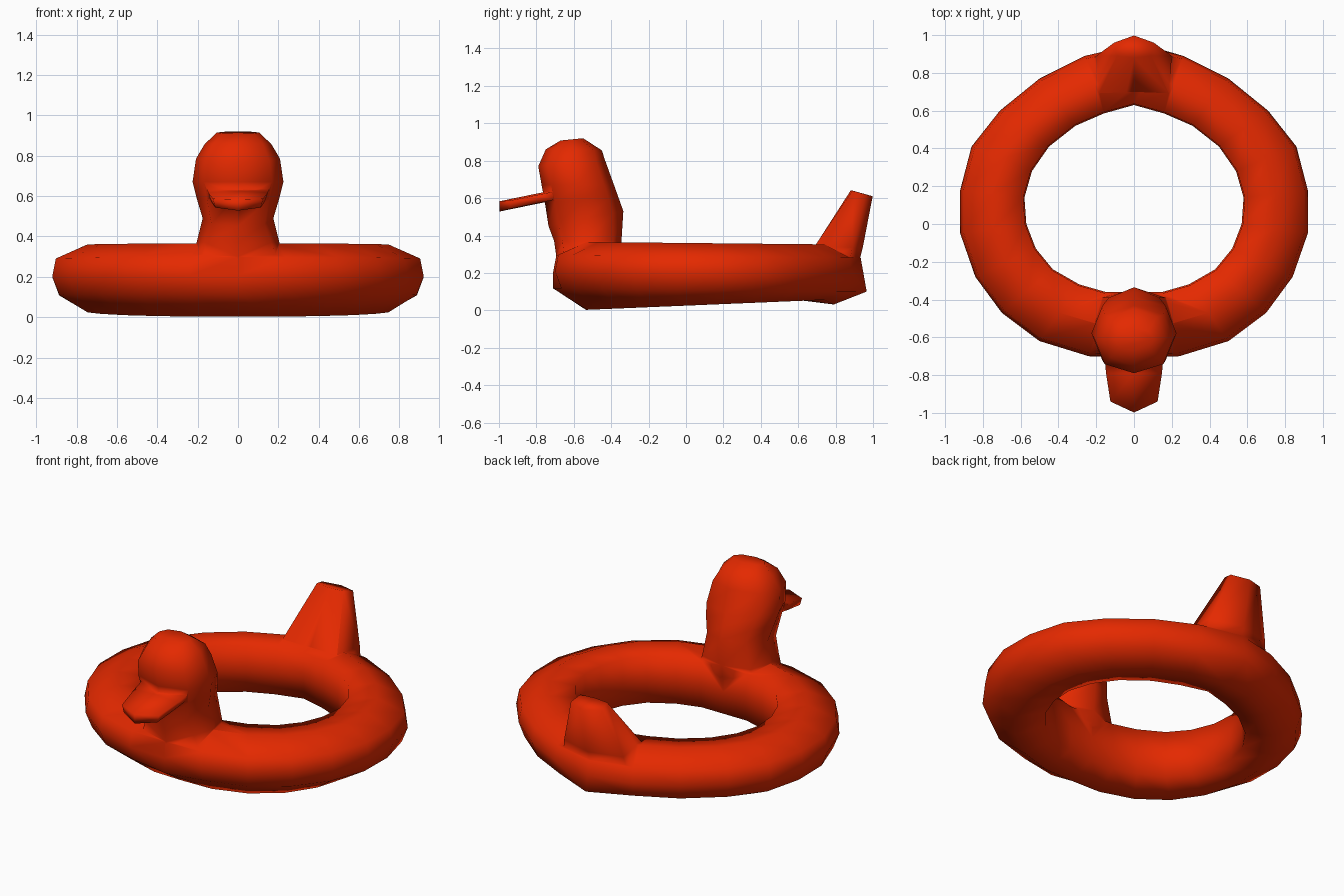
import bpy, bmesh, math

if "Cube" in bpy.data.objects:
    bpy.data.objects.remove(bpy.data.objects["Cube"])

red = bpy.data.materials.new("red")
red.diffuse_color = (0.78, 0.022, 0.0, 1)
red.use_nodes = True
red.node_tree.nodes["Principled BSDF"].inputs["Base Color"].default_value = red.diffuse_color


def loft(name, rings, closed=False):
    """Skin a list of equal-length point rings; cap the ends unless closed."""
    bm = bmesh.new()
    vs = [[bm.verts.new(p) for p in ring] for ring in rings]
    n = len(vs[0])
    for i in range(len(vs) if closed else len(vs) - 1):
        a, b = vs[i], vs[(i + 1) % len(vs)]
        for j in range(n):
            k = (j + 1) % n
            bm.faces.new((a[j], a[k], b[k], b[j]))
    if not closed:
        for end in (vs[0], vs[-1]):  # each cap split down its middle
            bm.faces.new(end[:n // 2 + 1])
            bm.faces.new(end[n // 2:] + end[:1])
    bmesh.ops.recalc_face_normals(bm, faces=bm.faces[:])
    me = bpy.data.meshes.new(name)
    bm.to_mesh(me)
    bm.free()
    me.materials.append(red)
    ob = bpy.data.objects.new(name, me)
    bpy.context.collection.objects.link(ob)
    return ob


def mirrored(half):
    """Half outline from x=0 to x=0, completed on the -x side."""
    return half + [(-p[0], *p[1:]) for p in half[-2:0:-1]]


# Inflated ring: (outer x, outer y, inner x, inner y) from back to front
half = [(0, .95, 0, .63), (.26, .89, .16, .585), (.50, .77, .31, .52),
        (.71, .60, .45, .41), (.86, .41, .54, .28), (.92, .18, .58, .14),
        (.92, -.05, .57, 0), (.84, -.28, .52, -.13), (.70, -.47, .43, -.24),
        (.50, -.62, .29, -.32), (.24, -.70, .15, -.36), (0, -.71, 0, -.36)]
full = half + [(-a, b, -c, d) for a, b, c, d in half[-2:0:-1]]
# Rounded outside, nearly upright inside wall
section = [(1, .20), (.95, .29), (.5, .36), (.02, .345),
           (0, .20), (.02, .062), (.5, .025), (.9, .11)]
rings = []
for ox, oy, ix, iy in full:
    ring = []
    for u, z in section:
        if ox == 0 and z == .11:      # keel line at the front and the back
            u = 1.0 if oy < 0 else 1.05
        y = iy + (oy - iy) * u
        z += .042 * y if z < .05 else -.01 * y
        if ox == 0 and oy > 0 and u == .5 and z < .1:
            z -= .027
        ring.append((ix + (ox - ix) * u, y, max(z, 0)))
    rings.append(ring)
body = loft("ring_body", rings, closed=True)

# Neck and head: z front, z back, y front, y back, half width, squareness
levels = [(.20, .20, -.69, -.40, .21, .8), (.30, .30, -.695, -.35, .235, .8),
          (.37, .37, -.705, -.345, .205, .8), (.45, .53, -.735, -.335, .175, .75),
          (.58, .60, -.755, -.36, .205, .75), (.67, .67, -.772, -.385, .225, .75),
          (.77, .80, -.79, -.432, .208, .75), (.86, .855, -.75, -.45, .165, .74),
          (.908, .92, -.67, -.55, .105, .72)]
rings = []
for zf, zb, yf, yb, w, sq in levels:
    ring = []
    for i in range(8):
        a = i * math.pi / 4
        s = sq / math.sqrt(.5) if i % 2 else 1
        t = (1 + math.sin(a) * (s + 1) / 2) / 2
        ring.append((w * math.cos(a) * s, yf + (yb - yf) * t, zf + (zb - zf) * t))
    rings.append(ring)
head = loft("neck_and_head", rings)

# Flat bill sloping down towards its tip, lofted from front to back
rings = []
for y, w, bow in [(-.94, .125, -.058), (-.79, .148, 0), (-.66, .16, 0)]:
    yc = y + bow
    top, mid = .64 + .205 * (y + .72), .64 + .205 * (yc + .72)
    rings.append(mirrored([(0, yc, mid), (w, y, top - .008),
                           (w * .9, y, top - .052), (0, yc, mid - .055)]))
bill = loft("bill", rings)

# Upright tail with a broad base that narrows upwards
rings = [mirrored([(0, .67, .24), (.18, .67, .24), (.22, .87, .24), (0, .92, .24)]),
         mirrored([(0, .70, .345), (.185, .69, .345), (.20, .89, .335), (0, .945, .335)]),
         mirrored([(0, .88, .64), (.09, .89, .64), (.105, .96, .62), (0, .998, .61)])]
tail = loft("tail", rings)

# Weld everything into one continuous inflated skin
bpy.context.view_layer.objects.active = body
for part in (head, tail, bill):
    mod = body.modifiers.new("union", "BOOLEAN")
    mod.operation, mod.solver, mod.object = "UNION", "EXACT", part
    bpy.ops.object.modifier_apply(modifier=mod.name)
    bpy.data.objects.remove(part)
for p in body.data.polygons:
    p.use_smooth = True
body.name = "swim_ring"
